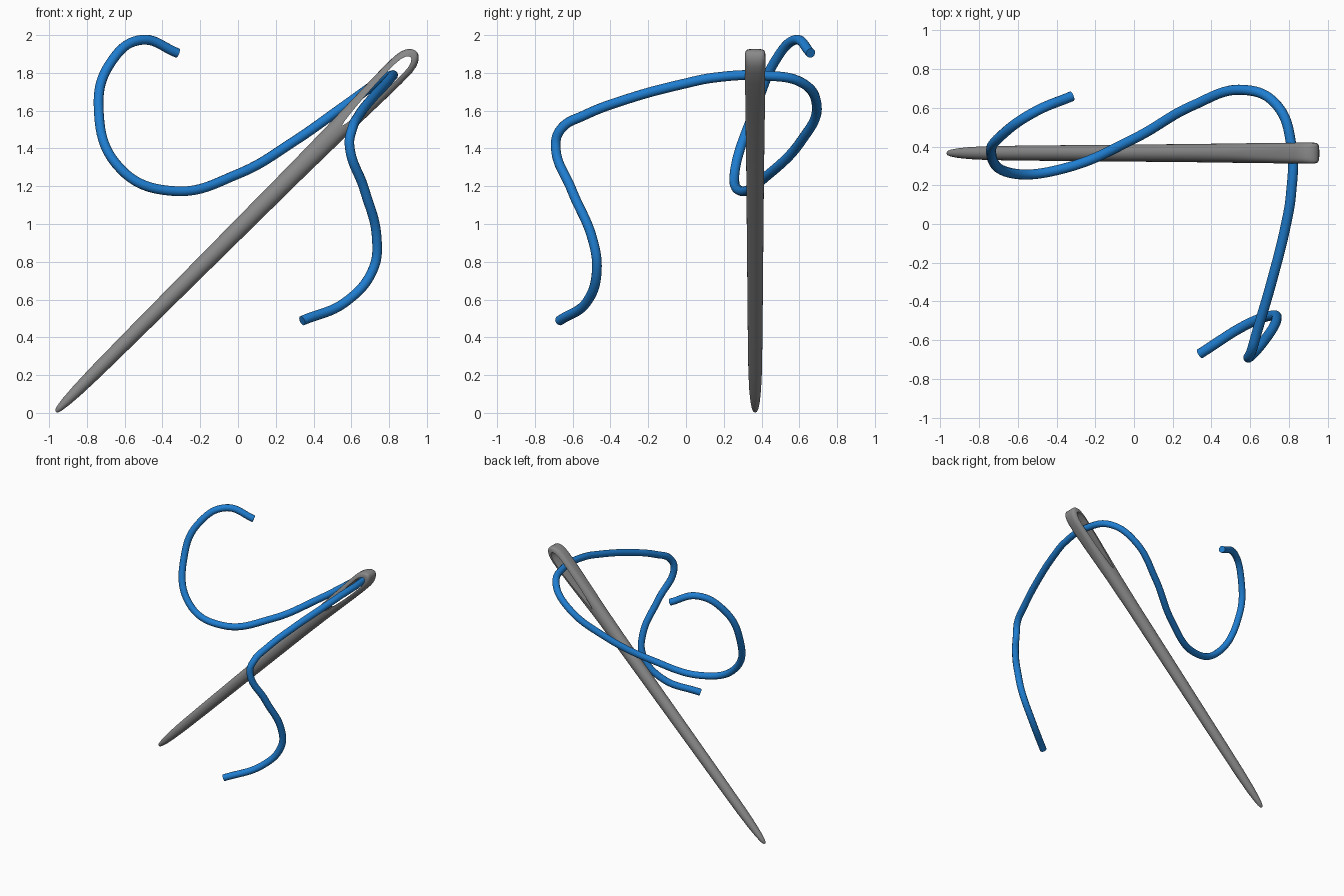
import bpy, bmesh, math
from mathutils import Vector

if "Cube" in bpy.data.objects:
    bpy.data.objects.remove(bpy.data.objects["Cube"])


def material(name, rgb):
    m = bpy.data.materials.new(name)
    m.diffuse_color = (*rgb, 1)
    m.use_nodes = True
    m.node_tree.nodes["Principled BSDF"].inputs["Base Color"].default_value = m.diffuse_color
    return m


steel = material("steel grey", (0.25, 0.25, 0.25))
blue = material("thread blue", (0.014, 0.21, 0.64))

# needle frame: s runs from tip to eye, w across the eye, d through it
TIP = Vector((-0.964, 0.366, 0.006))
ALONG = Vector((1, 0, 1)).normalized()
ACROSS = Vector((-1, 0, 1)).normalized()
DEPTH = Vector((0, 1, 0))


def place(s, w, d):
    return TIP + ALONG * s + ACROSS * w + DEPTH * d


def finish(obj, mat, name, angle):
    obj.data.materials.clear()
    obj.data.materials.append(mat)
    obj.name = name
    bpy.ops.object.select_all(action='DESELECT')
    obj.select_set(True)
    bpy.context.view_layer.objects.active = obj
    bpy.ops.object.shade_smooth_by_angle(angle=math.radians(angle))


def loft(name, rings):
    """Skin a list of closed point rings, capping both ends."""
    bm = bmesh.new()
    vs = [[bm.verts.new(p) for p in r] for r in rings]
    n = len(vs[0])
    for a, b in zip(vs, vs[1:]):
        for i in range(n):
            j = (i + 1) % n
            bm.faces.new((a[i], a[j], b[j], b[i]))
    bm.faces.new(vs[0][::-1])
    bm.faces.new(vs[-1])
    bmesh.ops.recalc_face_normals(bm, faces=bm.faces)
    me = bpy.data.meshes.new(name)
    bm.to_mesh(me)
    bm.free()
    obj = bpy.data.objects.new(name, me)
    bpy.context.collection.objects.link(obj)
    return obj


# needle body: station, half width, half depth, squareness of section
profile = [
    (0.0, .005, .005, 2), (.008, .012, .012, 2), (.03, .018, .018, 2),
    (.08, .025, .025, 2), (.16, .031, .031, 2), (.3, .036, .036, 2),
    (.6, .040, .039, 2), (1.2, .045, .043, 2), (1.8, .050, .047, 2),
    (2.1, .055, .050, 2.2), (2.25, .059, .052, 2.6), (2.4, .063, .054, 3),
    (2.52, .065, .055, 3.4), (2.6, .064, .055, 3.5), (2.64, .057, .055, 3.5),
    (2.665, .047, .054, 3.5), (2.682, .034, .052, 3.5),
    (2.693, .020, .048, 3), (2.698, .006, .040, 3)]


def section(s, w, d, p, n=40):
    ring = []
    for i in range(n):
        t = math.tau * i / n
        c, q = math.cos(t), math.sin(t)
        ring.append(place(s, w * math.copysign(abs(c) ** (2 / p), c),
                          d * math.copysign(abs(q) ** (2 / p), q)))
    return ring


needle = loft("needle", [section(*row) for row in profile])

# eye slot cut through the needle
half = [(2.17, .008), (2.25, .017), (2.36, .026), (2.48, .032), (2.57, .033),
        (2.61, .029), (2.638, .020), (2.652, .009)]
outline = [(2.14, 0)] + half + [(2.655, 0)] + [(s, -w) for s, w in half[::-1]]
cutter = loft("eye_cutter", [[place(s, w, d) for s, w in outline] for d in (-.2, .2)])
cutter.hide_render = True
cut = needle.modifiers.new("eye", 'BOOLEAN')
cut.object = cutter
cut.operation = 'DIFFERENCE'
cut.solver = 'EXACT'
bpy.context.view_layer.objects.active = needle
bpy.ops.object.modifier_apply(modifier=cut.name)
bpy.data.objects.remove(cutter)
finish(needle, steel, "needle", 45)

# thread: round tube along a smooth path through the eye
path = [
    (-.32, .66, 1.905), (-.51, .58, 1.975), (-.67, .47, 1.86), (-.738, .37, 1.62),
    (-.62, .26, 1.29), (-.35, .29, 1.175), (0, .44, 1.265), (.3, .61, 1.44),
    (.57, .692, 1.63), (.74, .61, 1.75), (.813, .40, 1.786), (.81, .15, 1.775),
    (.785, 0, 1.745), (.71, -.3, 1.665), (.64, -.54, 1.575), (.605, -.66, 1.505),
    (.59, -.69, 1.42), (.67, -.605, 1.18), (.735, -.495, .92), (.715, -.472, .76),
    (.58, -.52, .595), (.34, -.67, .488)]
curve = bpy.data.curves.new("thread", 'CURVE')
curve.dimensions = '3D'
curve.bevel_depth = 0.026
curve.bevel_resolution = 4
curve.resolution_u = 10
curve.use_fill_caps = True
spline = curve.splines.new('BEZIER')
spline.bezier_points.add(len(path) - 1)
for bp, co in zip(spline.bezier_points, path):
    bp.co = co
    bp.handle_left_type = bp.handle_right_type = 'AUTO'
thread = bpy.data.objects.new("thread", curve)
bpy.context.collection.objects.link(thread)
bpy.ops.object.select_all(action='DESELECT')
thread.select_set(True)
bpy.context.view_layer.objects.active = thread
bpy.ops.object.convert(target='MESH')
finish(bpy.context.view_layer.objects.active, blue, "thread", 50)
